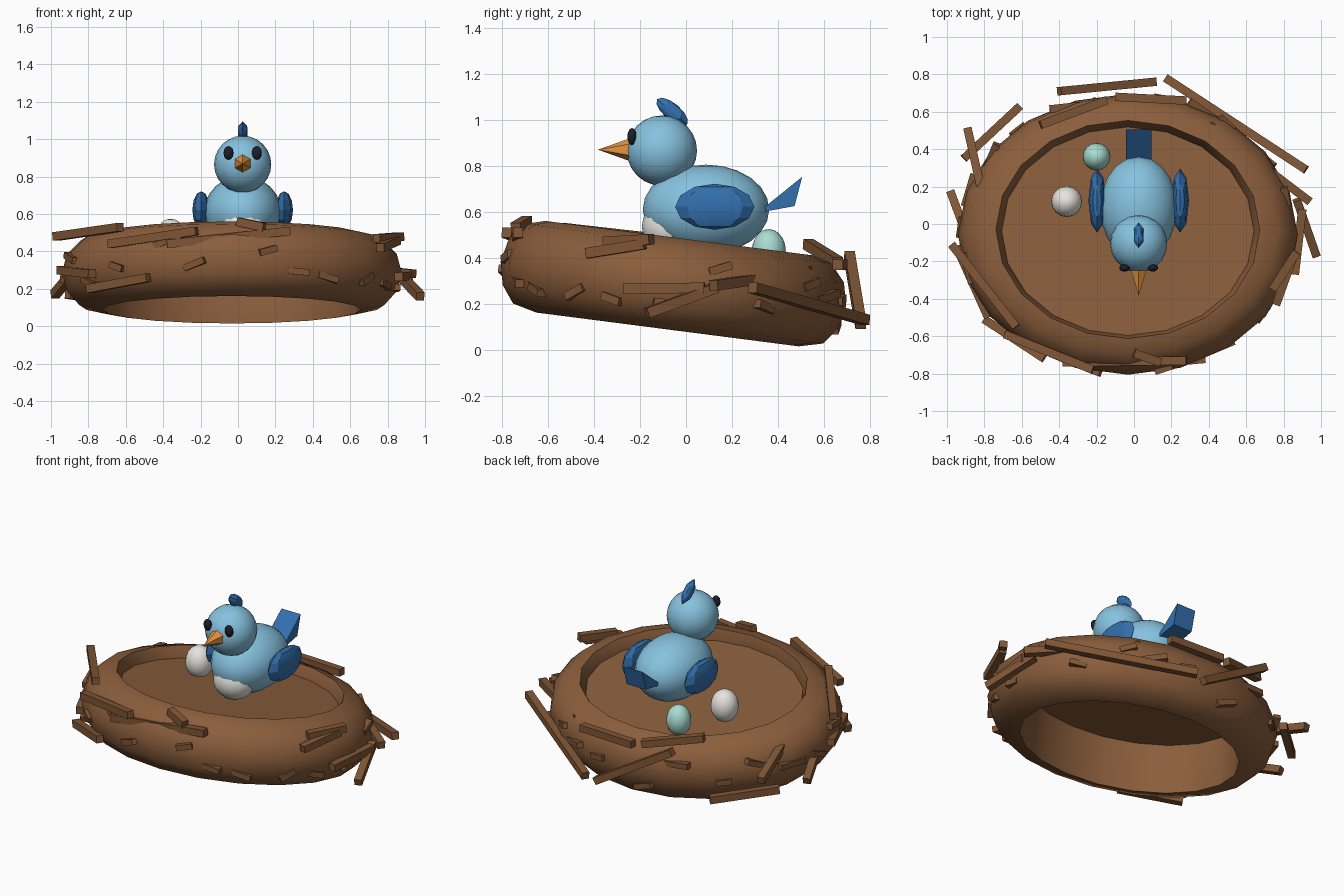
import bpy, bmesh, math, random
from mathutils import Vector, Matrix

if "Cube" in bpy.data.objects:
    bpy.data.objects.remove(bpy.data.objects["Cube"])

random.seed(4)


def material(name, rgb):
    m = bpy.data.materials.new(name)
    m.diffuse_color = (*rgb, 1)
    m.use_nodes = True
    m.node_tree.nodes["Principled BSDF"].inputs["Base Color"].default_value = m.diffuse_color
    return m


NEST = material("nest brown", (0.258, 0.112, 0.045))
TWIG = material("twig brown", (0.215, 0.093, 0.036))
SKY = material("sky blue", (0.24, 0.54, 0.74))
BLUE = material("deep blue", (0.033, 0.16, 0.42))
ORANGE = material("beak orange", (0.78, 0.30, 0.05))
DARK = material("eye black", (0.012, 0.013, 0.022))
WHITE = material("egg white", (0.80, 0.78, 0.74))
TEAL = material("egg teal", (0.39, 0.72, 0.64))


def add(name, bm, mat, smooth=None):
    bmesh.ops.recalc_face_normals(bm, faces=bm.faces)
    me = bpy.data.meshes.new(name)
    bm.to_mesh(me)
    bm.free()
    me.materials.append(mat)
    ob = bpy.data.objects.new(name, me)
    bpy.context.collection.objects.link(ob)
    if smooth:
        bpy.ops.object.select_all(action='DESELECT')
        bpy.context.view_layer.objects.active = ob
        ob.select_set(True)
        bpy.ops.object.shade_smooth_by_angle(angle=math.radians(smooth))
    return ob


def ball(name, loc, radii, mat, seg=16, rings=10, pitch=0, smooth=50):
    bm = bmesh.new()
    bmesh.ops.create_uvsphere(bm, u_segments=seg, v_segments=rings, radius=1)
    bm.transform(Matrix.Translation(loc) @ Matrix.Rotation(math.radians(pitch), 4, 'X')
                 @ Matrix.Diagonal((*radii, 1)))
    return add(name, bm, mat, smooth)


def stick(name, a, b, w=0.045, h=0.045):
    a, b = Vector(a), Vector(b)
    d = b - a
    bm = bmesh.new()
    bmesh.ops.create_cube(bm, size=1)
    bm.transform(Matrix.Translation((a + b) / 2) @ d.to_track_quat('Y', 'Z').to_matrix().to_4x4()
                 @ Matrix.Diagonal((w, d.length, h, 1)))
    return add(name, bm, TWIG)


# Tilted oval nest: a lathed ring, open underneath, with a shallow floor
TILT = (Matrix.Translation((-0.033, -0.055, 0.287)) @ Matrix.Rotation(-0.128, 4, 'X')
        @ Matrix.Diagonal((1.2, 1, 1, 1)))
profile = [(0.56, 0.125), (0.588, 0.2), (0.67, 0.176), (0.735, 0.10), (0.757, 0.0),
           (0.735, -0.10), (0.68, -0.174), (0.575, -0.2)]
N = 20
bm = bmesh.new()
rings = []
for i in range(N):
    t = 2 * math.pi * i / N
    rings.append([bm.verts.new((r * math.cos(t), r * math.sin(t), h)) for r, h in profile])
for i in range(N):
    p, q = rings[i], rings[(i + 1) % N]
    for j in range(len(profile)):
        k = (j + 1) % len(profile)
        bm.faces.new((p[j], q[j], q[k], p[k]))
bm.transform(TILT)
add("nest_ring", bm, NEST, 40)

bm = bmesh.new()
bmesh.ops.create_cone(bm, cap_ends=True, segments=N, radius1=0.563, radius2=0.563, depth=0.03,
                      matrix=Matrix.Translation((0, 0, 0.115)))
bm.transform(TILT)
add("nest_floor", bm, NEST, 40)

# Long loose twigs woven around the rim
twigs = [
    ((-.40, .71, .41), (.11, .76, .11)), ((.17, .78, .13), (.92, .29, .27)),
    ((.40, .53, .34), (.94, .12, .28)), ((.87, .13, .27), (.975, -.17, .16)),
    ((.86, -.27, .265), (.90, .08, .27)), ((.76, -.43, .42), (.85, -.18, .46)),
    ((-.69, -.59, .44), (-.22, -.78, .51)), ((-.38, -.74, .44), (.28, -.73, .51)),
    ((-.80, -.51, .20), (-.48, -.72, .26)), ((-.975, -.11, .48), (-.63, -.55, .53)),
    ((-.98, .17, .17), (-.88, -.10, .29)), ((-.89, .51, .28), (-.82, .20, .36)),
    ((-.91, .35, .17), (-.61, .63, .13)), ((-.50, .53, .46), (-.15, .66, .38)),
    ((-.10, .68, .37), (.28, .66, .37)), ((-.95, -.12, .30), (-.78, -.50, .28)),
    ((0, -.69, .56), (.14, -.74, .53)), ((.74, -.35, .47), (.87, -.15, .48)),
]
for i, (a, b) in enumerate(twigs):
    stick("twig_%02d" % i, a, b)

# Short stubs poking out of the ring wall
for i in range(22):
    t = 2 * math.pi * (i + random.uniform(-.3, .3)) / 22
    h = random.uniform(-.11, .11)
    r = 0.745 - 2 * h * h
    mid = TILT @ Vector((r * math.cos(t), r * math.sin(t), h))
    d = Vector((-1.2 * math.sin(t), math.cos(t), random.uniform(-.5, .5))).normalized()
    out = Vector((math.cos(t), math.sin(t), 0)) * random.uniform(-.3, .3)
    d = (d + out).normalized() * random.uniform(.04, .09)
    stick("stub_%02d" % i, mid - d, mid + d, 0.04, 0.035)

# Eggs
ball("white_egg", (-.36, .12, .475), (.083, .083, .10), WHITE)
ball("teal_egg", (-.20, .36, .43), (.074, .074, .095), TEAL)

# Bird body, belly and head
CX = 0.025
ball("body", (CX, .087, .61), (.207, .275, .195), SKY, 20, 12)
ball("belly", (CX, -.07, .535), (.13, .122, .12), WHITE)
ball("head", (CX, -.105, .866), (.153, .153, .153), SKY, 20, 12)

# Wings and eyes, mirrored about the bird's middle
for side, s in (("left", -1), ("right", 1)):
    ball(side + "_wing", (CX + s * .222, .125, .622), (.047, .172, .10), BLUE, 8, 6, smooth=20)
    ball(side + "_eye", (CX + s * .076, -.235, .927), (.028, .02, .037), DARK, 10, 6)

# Crest feather
ball("crest", (CX, -.06, 1.035), (.03, .085, .036), BLUE, 6, 6, pitch=-40, smooth=20)

# Beak
bm = bmesh.new()
bmesh.ops.create_cone(bm, cap_ends=True, segments=6, radius1=.057, radius2=0, depth=.16)
bm.transform(Matrix.Translation((CX, -.303, .87)) @ Matrix.Rotation(math.pi / 2, 4, 'X'))
add("beak", bm, ORANGE)

# Tail: wedge that thickens toward its tip
bm = bmesh.new()
side = [(.29, .575), (.505, .752), (.472, .625), (.31, .595)]
face = bm.faces.new([bm.verts.new((CX - .068, y, z)) for y, z in side])
ext = bmesh.ops.extrude_face_region(bm, geom=[face])
bmesh.ops.translate(bm, vec=(.136, 0, 0),
                    verts=[v for v in ext["geom"] if isinstance(v, bmesh.types.BMVert)])
add("tail", bm, BLUE)
